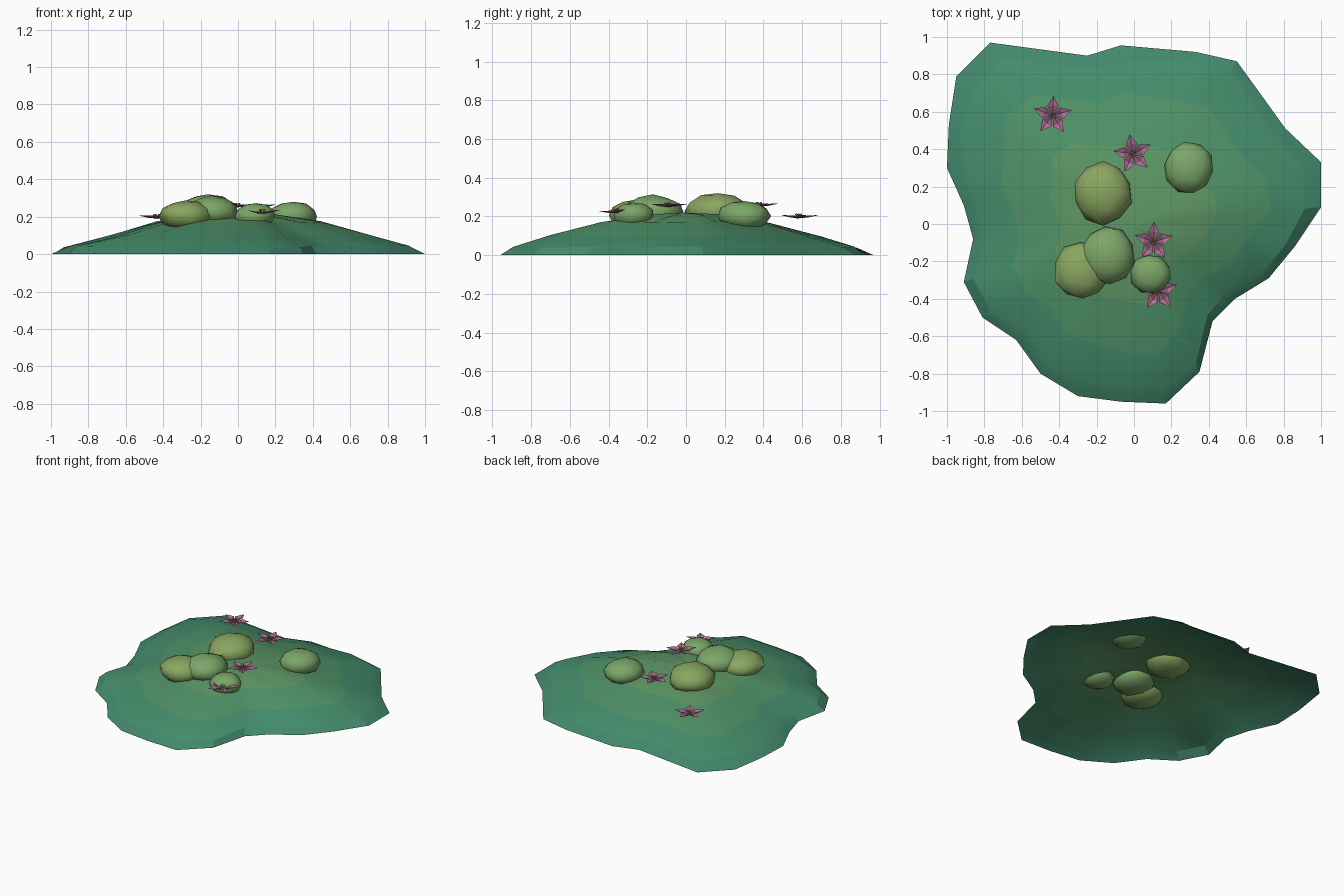
import bpy, bmesh, math, random
from mathutils import Vector, Matrix

if "Cube" in bpy.data.objects:
    bpy.data.objects.remove(bpy.data.objects["Cube"])

random.seed(4)


def material(name, rgb):
    m = bpy.data.materials.new(name)
    m.diffuse_color = (*rgb, 1)
    m.use_nodes = True
    m.node_tree.nodes["Principled BSDF"].inputs["Base Color"].default_value = m.diffuse_color
    return m


def finish(bm, name, mats, angle=None):
    me = bpy.data.meshes.new(name)
    bm.to_mesh(me)
    bm.free()
    ob = bpy.data.objects.new(name, me)
    bpy.context.collection.objects.link(ob)
    for m in mats:
        me.materials.append(m)
    if angle:
        bpy.ops.object.select_all(action='DESELECT')
        ob.select_set(True)
        bpy.context.view_layer.objects.active = ob
        bpy.ops.object.shade_smooth_by_angle(angle=math.radians(angle))
    return ob


# Ground mound: outline shrunk in rising rings, open underneath
outline = [(-.77, .97), (-.25, .90), (-.07, .955), (.33, .92), (.55, .87), (.81, .51),
           (1, .33), (1, .09), (.86, -.12), (.72, -.29), (.54, -.40), (.42, -.52),
           (.35, -.79), (.17, -.96), (-.07, -.95), (-.30, -.92), (-.50, -.80),
           (-.63, -.62), (-.81, -.50), (-.91, -.31), (-.86, -.08), (-.91, .10),
           (-1, .30), (-.99, .53), (-.95, .79)]
profile = [(1, 0), (.93, .042), (.72, .1), (.45, .172), (.2, .208)]
greens = [material(f"mound_green_{i}", c) for i, c in enumerate(
    [(.055, .25, .15), (.06, .27, .15), (.08, .29, .14), (.11, .31, .13)])]

bm = bmesh.new()
rings = []
for s, z in profile:
    ring = []
    for x, y in outline:
        k = s if s == 1 else s * random.uniform(.97, 1.02)
        dz = 0 if s == 1 else random.uniform(-.006, .004)
        ring.append(bm.verts.new((x * k, y * k, z + dz)))
    rings.append(ring)
n = len(outline)
for r, (a, b) in enumerate(zip(rings, rings[1:])):
    for i in range(n):
        j = (i + 1) % n
        f = bm.faces.new((a[j], a[i], b[i], b[j]))
        f.material_index = min(r, 3)
peak = bm.verts.new((0, -.02, .22))
for i in range(n):
    f = bm.faces.new((rings[-1][(i + 1) % n], rings[-1][i], peak))
    f.material_index = 3
bmesh.ops.recalc_face_normals(bm, faces=bm.faces)
finish(bm, "ground_mound", greens, 18)

# Bushes: lumpy flattened balls (centre, radii)
bushes = [((-.165, .165, .228), (.157, .168, .094)),
          ((-.28, -.25, .205), (.15, .155, .082)),
          ((-.14, -.17, .225), (.147, .155, .086)),
          ((.09, -.27, .205), (.113, .107, .068)),
          ((.295, .30, .202), (.133, .14, .08))]
bush_mats = [material("bush_yellow_green", (.25, .38, .12)),
             material("bush_green", (.2, .38, .14))]
for i, (c, r) in enumerate(bushes):
    bm = bmesh.new()
    bmesh.ops.create_icosphere(bm, subdivisions=2, radius=1)
    bm.transform(Matrix.Rotation(i * 1.3, 4, 'Z'))
    for v in bm.verts:
        v.co *= random.uniform(.95, 1.04)
        v.co = Vector(c) + Vector(v.co[k] * r[k] for k in range(3))
    finish(bm, f"bush_{i + 1}", [bush_mats[0 if i in (0, 1) else 1]], 40)

# Flowers: five folded pointed petals and a cluster of stamens
pink = material("petal_pink", (.42, .17, .30))
dark = material("petal_fold", (.28, .09, .18))
yellow = material("stamen_yellow", (.55, .45, .12))


def flower(name, centre, turn, tilt=0):
    bm = bmesh.new()
    for k in range(5):
        rot = Matrix.Rotation(turn + k * math.tau / 5, 3, 'Z')
        base, mid, tip, left, right = [bm.verts.new(rot @ Vector(p)) for p in (
            (0, 0, -.008), (.052, 0, -.003), (.106, 0, .009),
            (.05, .031, .007), (.05, -.031, .007))]
        for vs, m in (((base, mid, left), 1), ((mid, tip, left), 0),
                      ((base, right, mid), 1), ((right, tip, mid), 0)):
            bm.faces.new(vs).material_index = m
        # Stamen with a round tip
        before = set(bm.faces)
        p = rot @ Vector((.014, .004, .012))
        bmesh.ops.create_cone(bm, segments=4, radius1=.002, radius2=.002, depth=.022,
                              matrix=Matrix.Translation((p.x * .7, p.y * .7, .002)))
        bmesh.ops.create_icosphere(bm, subdivisions=1, radius=.005,
                                   matrix=Matrix.Translation(p))
        for f in set(bm.faces) - before:
            f.material_index = 2
    bm.transform(Matrix.Translation(centre) @ Matrix.Rotation(tilt, 4, 'X'))
    finish(bm, name, [pink, dark, yellow])


flower("flower_1", (-.435, .58, .198), 1.53)
flower("flower_2", (-.005, .375, .258), 1.75)
flower("flower_3", (.105, -.095, .256), 1.55)
flower("flower_4", (.13, -.36, .225), .35, .08)
